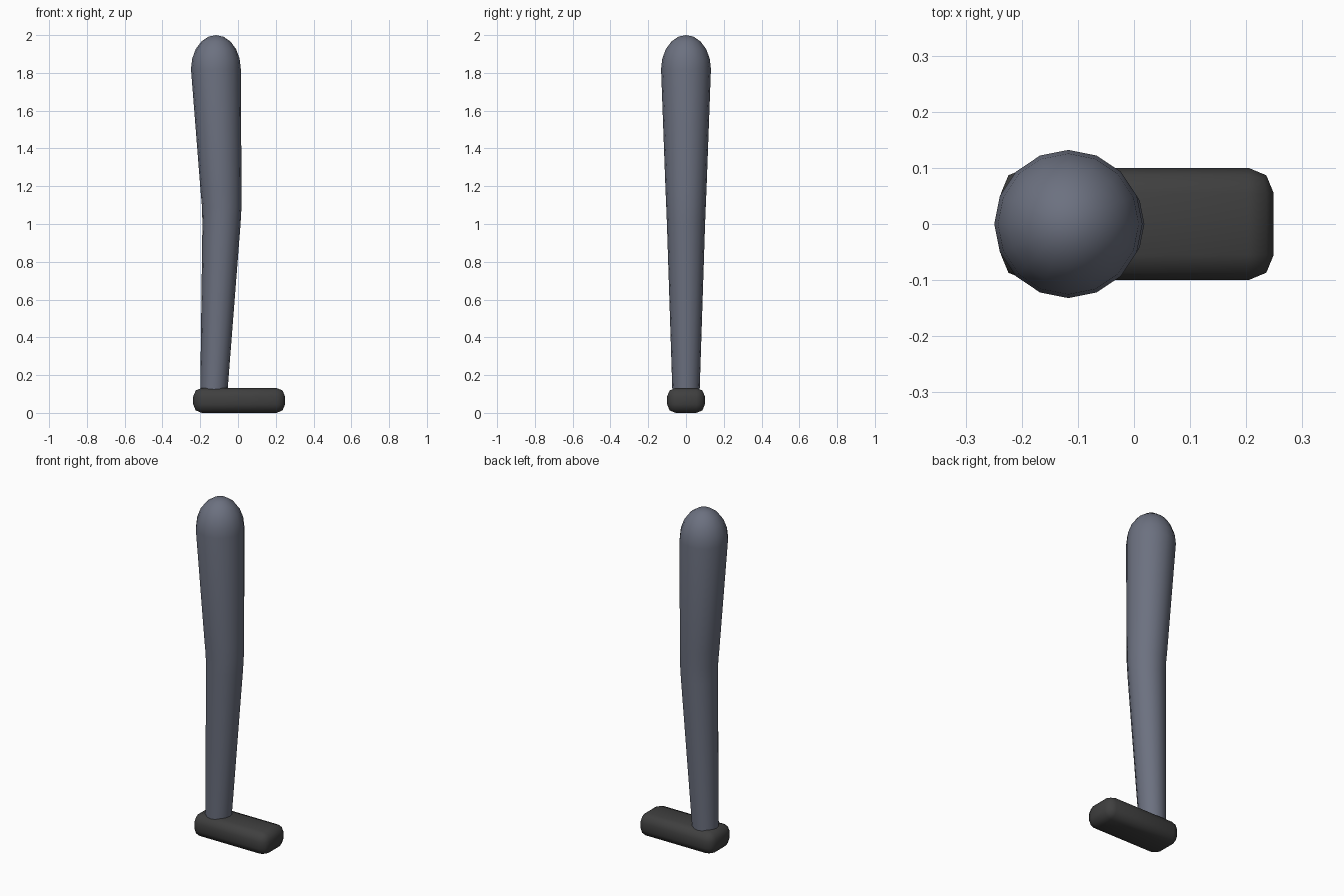
import bpy, bmesh, math

if "Cube" in bpy.data.objects:
    bpy.data.objects.remove(bpy.data.objects["Cube"])

def material(name, rgb):
    m = bpy.data.materials.new(name)
    m.diffuse_color = (*rgb, 1)
    m.use_nodes = True
    m.node_tree.nodes["Principled BSDF"].inputs["Base Color"].default_value = m.diffuse_color
    return m

def add_object(name, bm, mat):
    bmesh.ops.recalc_face_normals(bm, faces=bm.faces)
    me = bpy.data.meshes.new(name)
    bm.to_mesh(me)
    bm.free()
    me.materials.append(mat)
    for p in me.polygons:
        p.use_smooth = True
    ob = bpy.data.objects.new(name, me)
    bpy.context.collection.objects.link(ob)
    return ob

# Leg: tapered round limb, bent at the knee, domed at the hip
SIDES = 16
rings = [(-0.128, 0.05, 0.070), (-0.127, 0.13, 0.0727), (-0.0875, 1.0, 0.101),
         (-0.086, 1.09, 0.1045), (-0.09, 1.18, 0.1085)]
for i in range(5):
    a = math.radians(18 * i)
    rings.append((-0.117, 1.82 + 0.18 * math.sin(a), 0.132 * math.cos(a)))

bm = bmesh.new()
loops = [[bm.verts.new((x + r * math.cos(2 * math.pi * k / SIDES),
                        r * math.sin(2 * math.pi * k / SIDES), z))
          for k in range(SIDES)] for x, z, r in rings]
for lo, hi in zip(loops, loops[1:]):
    for k in range(SIDES):
        n = (k + 1) % SIDES
        bm.faces.new((lo[k], lo[n], hi[n], hi[k]))
tip = bm.verts.new((-0.117, 0, 2.0))
for k in range(SIDES):
    bm.faces.new((loops[-1][k], loops[-1][(k + 1) % SIDES], tip))
bm.faces.new(loops[0][::-1])
add_object("leg", bm, material("cloth", (0.15, 0.165, 0.216)))

# Shoe: rounded block pointing to +x
bm = bmesh.new()
bmesh.ops.create_cube(bm, size=1)
for v in bm.verts:
    v.co.x = v.co.x * 0.486 + 0.006
    v.co.y *= 0.2
    v.co.z = (v.co.z + 0.5) * 0.132
bmesh.ops.bevel(bm, geom=bm.edges[:], offset=0.045, segments=2,
                profile=0.5, affect='EDGES')
add_object("shoe", bm, material("rubber", (0.05, 0.05, 0.05)))
